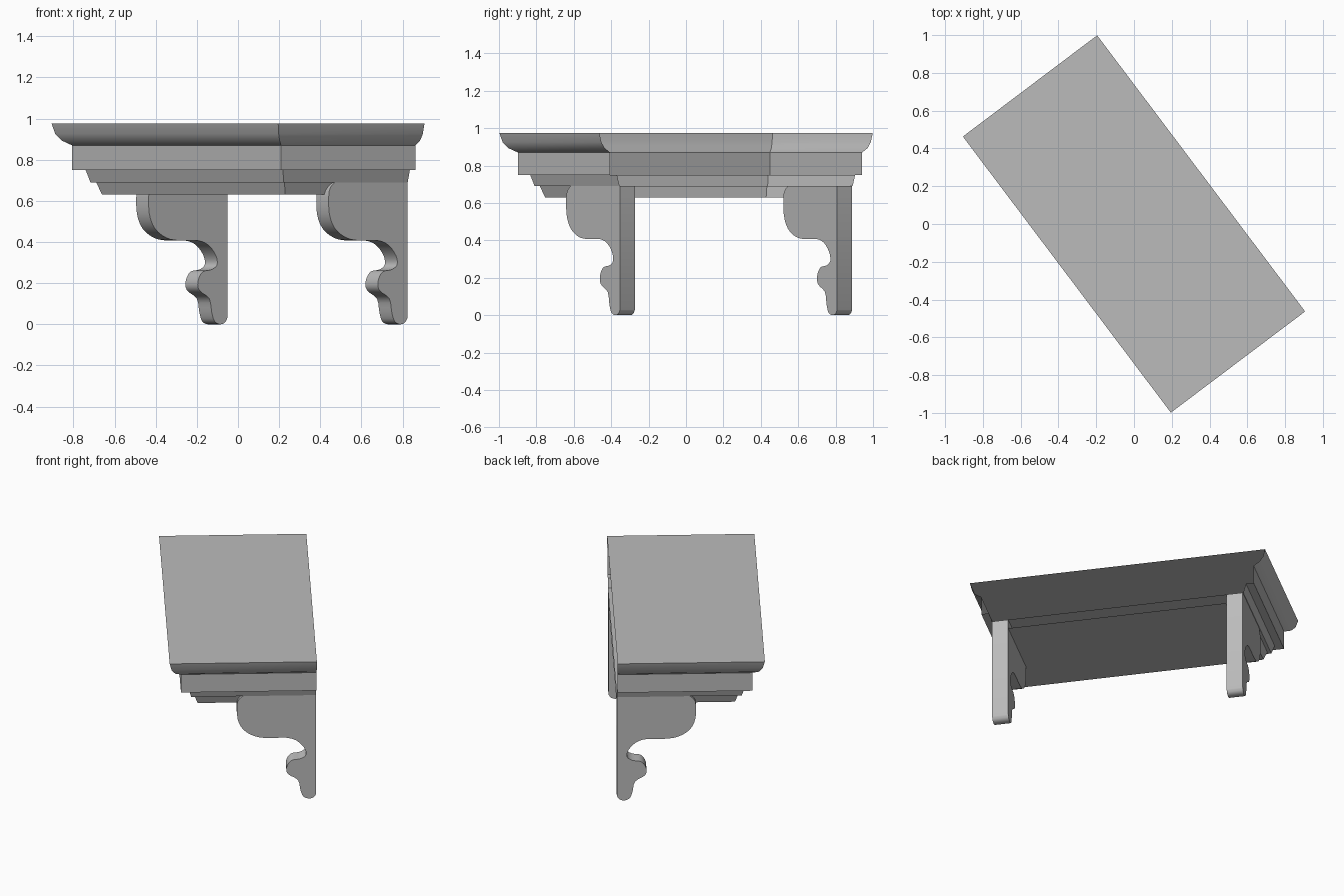
import bpy, bmesh, math
from mathutils import Vector

cube = bpy.data.objects.get("Cube")
if cube:
    bpy.data.objects.remove(cube, do_unlink=True)

# One plain grey for everything
grey = bpy.data.materials.new("plain_grey")
grey.use_nodes = True
colour = (0.5, 0.5, 0.5, 1)
grey.diffuse_color = colour
grey.node_tree.nodes["Principled BSDF"].inputs["Base Color"].default_value = colour

HALF_LENGTH, HALF_DEPTH = 0.915, 0.445
TURN = math.radians(-53)        # the shelf stands askew, wall side at local +y


def finish(bm, name, smooth_angle):
    mesh = bpy.data.meshes.new(name)
    bm.to_mesh(mesh)
    bm.free()
    mesh.materials.append(grey)
    obj = bpy.data.objects.new(name, mesh)
    obj.rotation_euler.z = TURN
    bpy.context.collection.objects.link(obj)
    bpy.ops.object.select_all(action='DESELECT')
    obj.select_set(True)
    bpy.context.view_layer.objects.active = obj
    bpy.ops.object.shade_smooth_by_angle(angle=math.radians(smooth_angle))
    return obj


def outline(inset, z):
    """Shelf outline, inset on the front and both ends but not at the wall."""
    x, y = HALF_LENGTH - inset, HALF_DEPTH - inset
    return [(x, HALF_DEPTH, z), (x, -y, z), (-x, -y, z), (-x, HALF_DEPTH, z)]


# Shelf: stepped moulding around three sides, hollow and open at the wall
moulding = [(0, 0.975), (0.013, 0.925), (0.035, 0.893), (0.071, 0.87),
            (0.071, 0.75), (0.118, 0.75), (0.135, 0.69), (0.155, 0.69), (0.175, 0.63)]
bm = bmesh.new()
rings = [[bm.verts.new(p) for p in outline(*step)] for step in moulding]
for upper, lower in zip(rings, rings[1:]):
    for i in range(3):
        bm.faces.new((upper[i], upper[i + 1], lower[i + 1], lower[i]))
top = bm.faces.new(rings[0])
bm.faces.new(rings[-1])
bmesh.ops.recalc_face_normals(bm, faces=bm.faces)
top.normal_update()
if top.normal.z < 0:
    bmesh.ops.reverse_faces(bm, faces=bm.faces)
finish(bm, "shelf", 35)

# Inner panel over the lowest step
bm = bmesh.new()
bm.faces.new([bm.verts.new(p) for p in reversed(outline(0.155, 0.69))])
finish(bm, "inner_panel", 35)


def rounded(points, steps=3):
    """Smooth curve through the points."""
    pts = [Vector(p) for p in points]
    pts = [pts[0]] + pts + [pts[-1]]
    curve = []
    for a, b, c, d in zip(pts, pts[1:], pts[2:], pts[3:]):
        for k in range(steps):
            t = k / steps
            curve.append(0.5 * (2 * b + (c - a) * t + (2 * a - 5 * b + 4 * c - d) * t * t
                                + (3 * b - a - 3 * c + d) * t ** 3))
    return curve + [pts[-1]]


# Scrolled bracket side: distance from the wall, height
scroll = [(0.44, 0.69), (0.475, 0.65), (0.475, 0.54), (0.44, 0.465), (0.37, 0.42),
          (0.29, 0.407), (0.18, 0.407), (0.115, 0.385), (0.07, 0.335), (0.062, 0.29),
          (0.095, 0.266), (0.15, 0.255), (0.178, 0.21), (0.17, 0.165), (0.11, 0.125),
          (0.095, 0.06), (0.078, 0.015), (0.045, 0.0), (0.015, 0.008), (0, 0.03)]


def bracket(name, centre, thickness=0.1):
    bm = bmesh.new()
    side = [Vector((0, 0.69))] + rounded(scroll)
    x = centre - thickness / 2
    face = bm.faces.new([bm.verts.new((x, HALF_DEPTH - p.x, p.y)) for p in side])
    extruded = bmesh.ops.extrude_face_region(bm, geom=[face])["geom"]
    bmesh.ops.translate(bm, vec=(thickness, 0, 0),
                        verts=[g for g in extruded if isinstance(g, bmesh.types.BMVert)])
    bmesh.ops.recalc_face_normals(bm, faces=bm.faces)
    finish(bm, name, 40)


bracket("left_bracket", 0.727)
bracket("right_bracket", -0.727)
